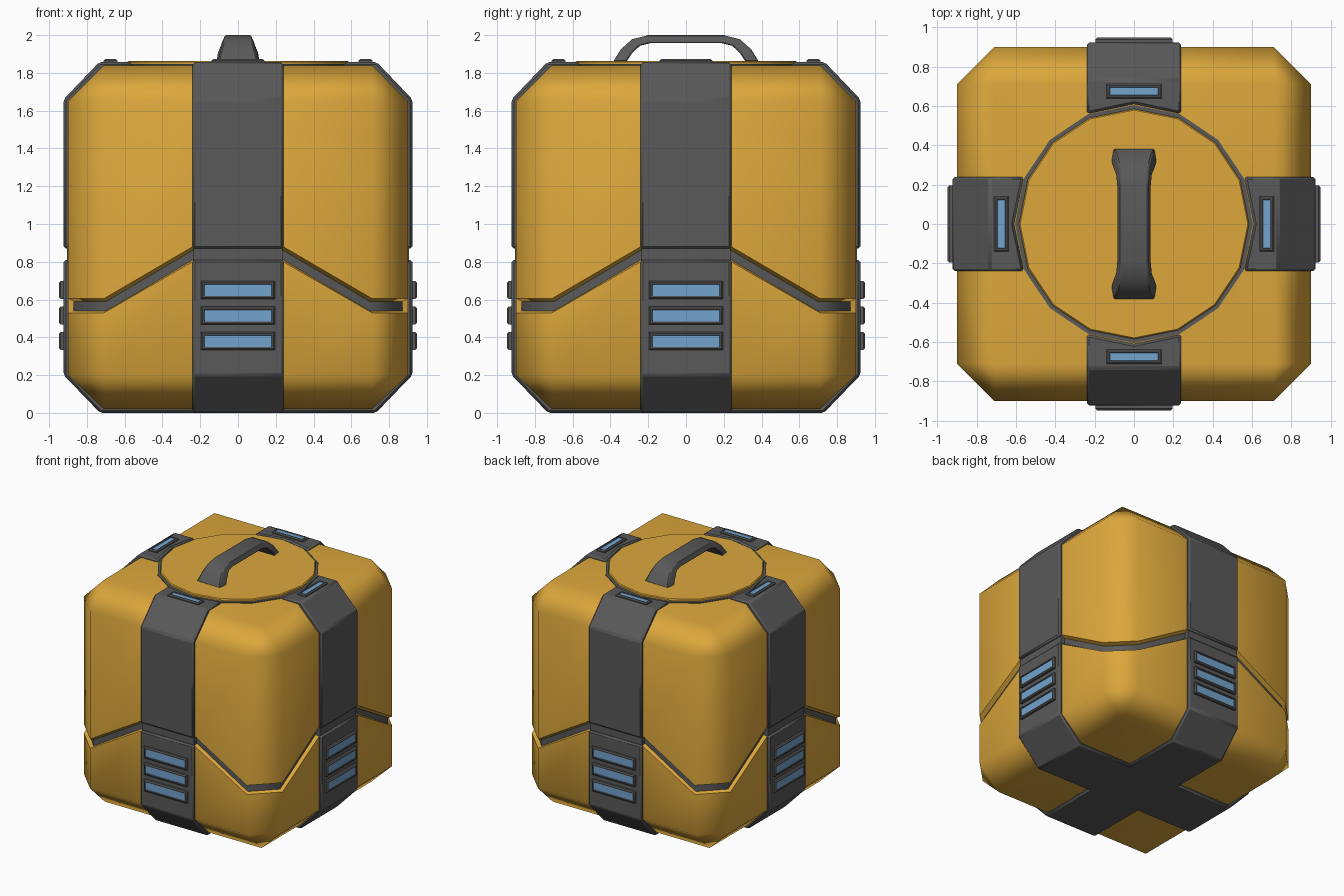
import bpy, bmesh
from math import pi, radians
from mathutils import Matrix, Vector

if "Cube" in bpy.data.objects:
    bpy.data.objects.remove(bpy.data.objects["Cube"])


def material(name, rgb):
    m = bpy.data.materials.new(name)
    m.diffuse_color = (*rgb, 1)
    m.use_nodes = True
    m.node_tree.nodes["Principled BSDF"].inputs["Base Color"].default_value = m.diffuse_color
    return m


YELLOW = material("yellow_paint", (0.72, 0.39, 0.045))
GREY = material("dark_grey", (0.10, 0.10, 0.10))
BLUE = material("blue_light", (0.17, 0.37, 0.62))


def finish(name, bm, mats, angle=30, bevel=0, weighted=False):
    bmesh.ops.remove_doubles(bm, verts=bm.verts, dist=1e-4)
    bmesh.ops.recalc_face_normals(bm, faces=bm.faces)
    me = bpy.data.meshes.new(name)
    bm.to_mesh(me)
    bm.free()
    for m in mats:
        me.materials.append(m)
    me.shade_smooth()
    me.set_sharp_from_angle(angle=radians(angle))
    ob = bpy.data.objects.new(name, me)
    bpy.context.collection.objects.link(ob)
    if bevel:
        b = ob.modifiers.new("bevel", 'BEVEL')
        b.width, b.segments, b.limit_method = bevel, 1, 'ANGLE'
    if weighted:
        ob.modifiers.new("weighted", 'WEIGHTED_NORMAL').keep_sharp = True
    return ob


def loft(name, sections, mats, slots=None, turn=0, **kw):
    """Skin closed sections and cap both ends; slots maps a strip index to a material slot."""
    slots = slots or {}
    rot = Matrix.Rotation(turn * pi / 2, 3, 'Z')
    bm = bmesh.new()
    rows = [[bm.verts.new(rot @ Vector(p)) for p in s] for s in sections]
    n = len(rows[0])
    for i, (a, b) in enumerate(zip(rows, rows[1:])):
        for j in range(n):
            k = (j + 1) % n
            bm.faces.new((a[j], a[k], b[k], b[j])).material_index = slots.get(i, 0)
    bm.faces.new(rows[0][::-1])
    bm.faces.new(rows[-1]).material_index = slots.get(len(rows) - 1, 0)
    return finish(name, bm, mats, **kw)


# Body: eight-sided rings with a zigzag groove
def ring(h, corner, z_mid, z_corner):
    pts = []
    for k in range(4):
        rot = Matrix.Rotation(k * pi / 2, 3, 'Z')
        for t in (-corner, -0.24, 0.24, corner):
            z = z_mid if abs(t) == 0.24 else z_corner
            pts.append(rot @ Vector((t, -h, z)))
    return pts


loft("body", [
    ring(0.71, 0.71, 0.02, 0.02),
    ring(0.90, 0.71, 0.20, 0.20),
    ring(0.90, 0.71, 0.80, 0.53),
    ring(0.87, 0.698, 0.81, 0.54),
    ring(0.87, 0.698, 0.86, 0.59),
    ring(0.90, 0.71, 0.88, 0.605),
    ring(0.90, 0.71, 1.65, 1.65),
    ring(0.71, 0.71, 1.84, 1.84)],
    [YELLOW, GREY], {3: 1}, angle=50, weighted=True)


# Lamp: framed bar with a sunken blue pane
def lamp(name, centre, v, n, hw, hh, depth, turn):
    c, u, v, n = Vector(centre), Vector((1, 0, 0)), Vector(v), Vector(n)
    steps = [(0, 0), (0, depth - 0.008), (0.008, depth), (0.015, depth), (0.017, depth - 0.005)]
    loops = [[c + u * (sx * (hw - i)) + v * (sy * (hh - i)) + n * d
              for sx, sy in ((-1, -1), (1, -1), (1, 1), (-1, 1))] for i, d in steps]
    loft(name, loops, [GREY, BLUE], {len(loops) - 1: 1}, turn)


# Bands and lamps on all four sides
for k, side in enumerate(("front", "right", "back", "left")):
    upper = [[(t, -r, z) for r, z in (
        (end, 1.857), (0.735, 1.857), (0.923, 1.66), (0.923, 0.87),
        (0.86, 0.87), (0.86, 1.63), (0.70, 1.80), (end, 1.80))]
        for t, end in ((-0.24, 0.56), (0, 0.61), (0.24, 0.56))]
    loft(side + "_upper_band", upper, [GREY], turn=k, bevel=0.012)

    lower = [[(t, -r, z) for r, z in (
        (0.923, 0.81), (0.923, 0.20), (0.73, 0.0), (0.2, 0.0),
        (0.2, 0.06), (0.70, 0.06), (0.86, 0.22), (0.86, 0.81))] for t in (-0.24, 0.24)]
    loft(side + "_lower_band", lower, [GREY], turn=k, bevel=0.012)

    joint = [[(t, -r, z) for r, z in ((0.906, 0.79), (0.906, 0.89), (0.86, 0.89), (0.86, 0.79))]
             for t in (-0.235, 0.235)]
    loft(side + "_band_joint", joint, [GREY], turn=k)

    for i in range(3):
        lamp(f"{side}_lamp_{i + 1}", (0, -0.91, 0.65 - 0.135 * i), (0, 0, 1), (0, -1, 0),
             0.195, 0.047, 0.037, k)
    lamp(side + "_top_lamp", (0, -0.675, 1.85), (0, 1, 0), (0, 0, 1), 0.14, 0.037, 0.023, k)

# Bottom centre of the cross
loft("bottom_plate", [[(x, y, z) for x, y in ((-0.228, -0.228), (0.228, -0.228), (0.228, 0.228),
                                              (-0.228, 0.228))] for z in (0, 0.05)], [GREY])


# Sixteen-sided lid and its rim
def disc(name, radius, top, mat, bevel):
    bm = bmesh.new()
    bmesh.ops.create_cone(bm, cap_ends=True, segments=16, radius1=radius, radius2=radius, depth=0.06,
                          matrix=Matrix.Translation((0, 0, top - 0.03)))
    finish(name, bm, [mat], bevel=bevel)


disc("lid_rim", 0.605, 1.846, GREY, 0)
disc("lid", 0.585, 1.864, YELLOW, 0.006)

# Handle: outer y, z, half width, then inner y, z, half width
half = [(0.385, 1.86, 0.105, 0.315, 1.86, 0.115),
        (0.345, 1.925, 0.088, 0.285, 1.905, 0.108),
        (0.285, 1.978, 0.074, 0.245, 1.943, 0.092),
        (0.20, 2.0, 0.068, 0.19, 1.957, 0.087)]
path = [(s * a, b, c, s * d, e, f) for s, pts in ((-1, half), (1, half[::-1]))
        for a, b, c, d, e, f in pts]
loft("handle", [[(-w, y, z), (w, y, z), (iw, iy, iz), (-iw, iy, iz)]
                for y, z, w, iy, iz, iw in path], [GREY], angle=45, bevel=0.006)
